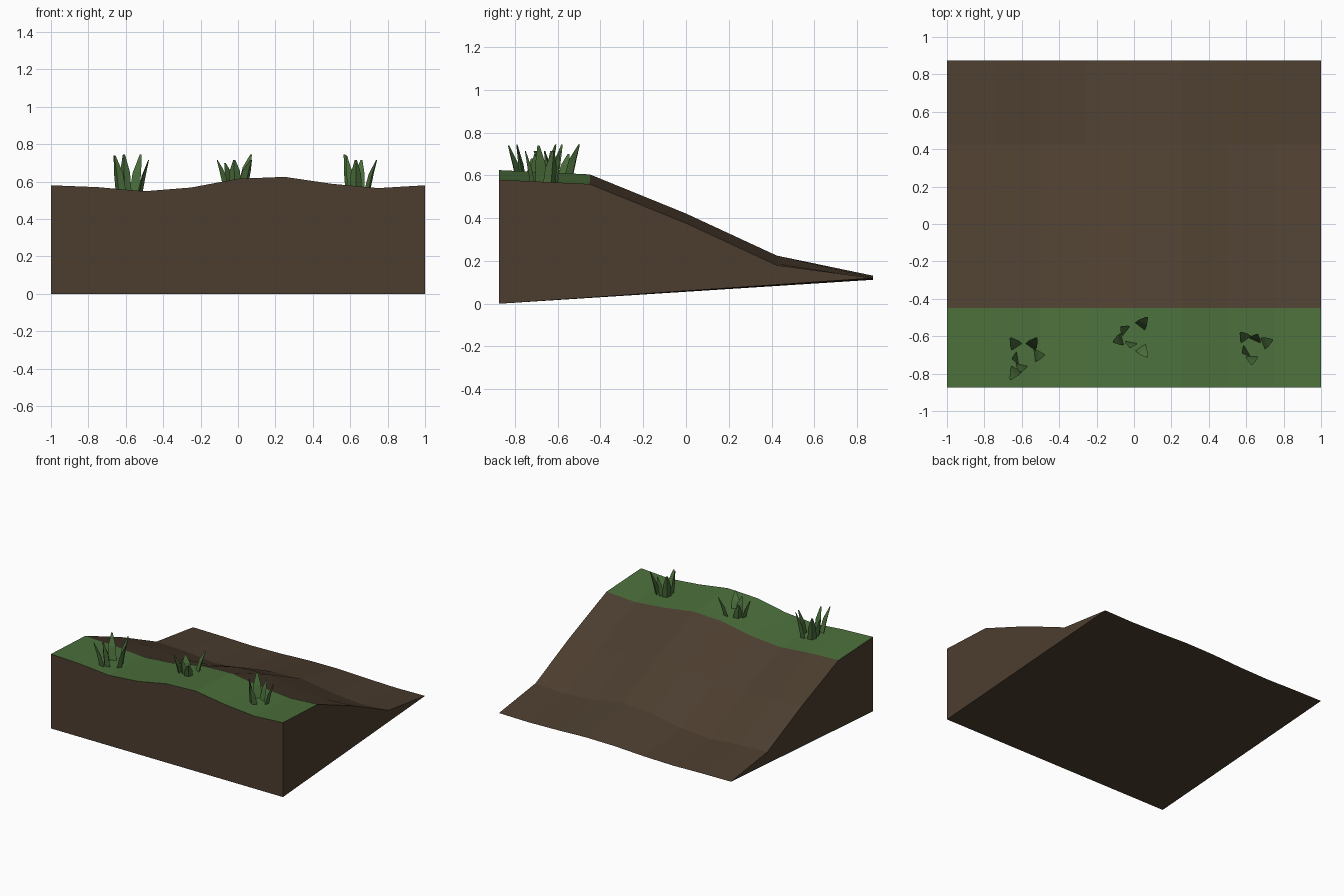
import bpy, bmesh, math
from mathutils import Vector

if "Cube" in bpy.data.objects:
    bpy.data.objects.remove(bpy.data.objects["Cube"])


def material(name, rgb):
    m = bpy.data.materials.new(name)
    m.diffuse_color = (*rgb, 1)
    m.use_nodes = True
    m.node_tree.nodes["Principled BSDF"].inputs["Base Color"].default_value = m.diffuse_color
    return m


soil = material("soil brown", (0.073, 0.048, 0.029))
grass = material("grass green", (0.072, 0.162, 0.045))

# Gentle wave along x, and the slope profile (y, z, wave strength)
WAVE = [0, -.01, -.032, -.012, .035, .045, .008, -.015, 0]
PROFILE = [(-.875, .58, 1), (-.45, .56, 1), (0, .377, 1), (.425, .18, 1), (.875, .12, .25)]


def finish(bm, name, mats):
    bmesh.ops.recalc_face_normals(bm, faces=bm.faces)
    me = bpy.data.meshes.new(name)
    bm.to_mesh(me)
    bm.free()
    for m in mats:
        me.materials.append(m)
    ob = bpy.data.objects.new(name, me)
    bpy.context.collection.objects.link(ob)
    return ob


def ground(x):
    f = min(max((x + 1) * 4, 0), 7.999)
    i = int(f)
    return .57 + WAVE[i] + (WAVE[i + 1] - WAVE[i]) * (f - i)


# Earth bank: cross-section loops joined along x, grass on the flat crest
bm = bmesh.new()
loops = []
for i, w in enumerate(WAVE):
    x = -1 + i * .25
    loop = [bm.verts.new((x, y, z + w * k)) for y, z, k in PROFILE]
    loop.append(bm.verts.new((x, -.875, 0)))
    loops.append(loop)
n = len(loops[0])
for a, b in zip(loops, loops[1:]):
    for j in range(n):
        k = (j + 1) % n
        f = bm.faces.new((a[j], a[k], b[k], b[j]))
        f.material_index = 1 if j == 0 else 0
bm.faces.new(loops[0])
bm.faces.new(loops[-1])
finish(bm, "earth_bank", [soil, grass])


def blade(bm, base, tip, width):
    """Folded, tapering blade that bends outward from base to tip."""
    base, tip = Vector(base), Vector(tip)
    out = tip - base
    out.z = 0
    out.normalize()
    side = Vector((-out.y, out.x, 0))
    rings = []
    for t, s in ((0, 1), (.55, .85), (1, .18)):
        p = base.lerp(tip, t ** 1.5)
        p.z = base.z + (tip.z - base.z) * t
        rings.append([bm.verts.new(p + side * width * .5 * s),
                      bm.verts.new(p - side * width * .5 * s),
                      bm.verts.new(p + out * .022 * s)])
    for a, b in zip(rings, rings[1:]):
        for j in range(3):
            k = (j + 1) % 3
            bm.faces.new((a[j], a[k], b[k], b[j]))
    bm.faces.new(rings[0])
    bm.faces.new(rings[-1])


# Grass tufts: centre, then blade tips (x, y, z)
TUFTS = {
    "left": ((-.59, -.71), [(-.66, -.61, .735), (-.52, -.61, .745), (-.48, -.70, .715),
                            (-.66, -.83, .74), (-.61, -.79, .745), (-.65, -.72, .68)]),
    "middle": ((-.01, -.60), [(.07, -.50, .745), (-.11, -.63, .715), (.07, -.71, .715),
                              (-.07, -.55, .70), (-.02, -.66, .715)]),
    "right": ((.63, -.66), [(.57, -.58, .745), (.66, -.59, .715), (.74, -.62, .715),
                            (.63, -.75, .715), (.58, -.69, .74)]),
}
for name, ((cx, cy), tips) in TUFTS.items():
    bm = bmesh.new()
    for tx, ty, tz in tips:
        bx, by = cx + (tx - cx) * .5, cy + (ty - cy) * .5
        blade(bm, (bx, by, ground(bx) - .015), (tx, ty, tz), .065)
    finish(bm, "grass_tuft_" + name, [grass])
